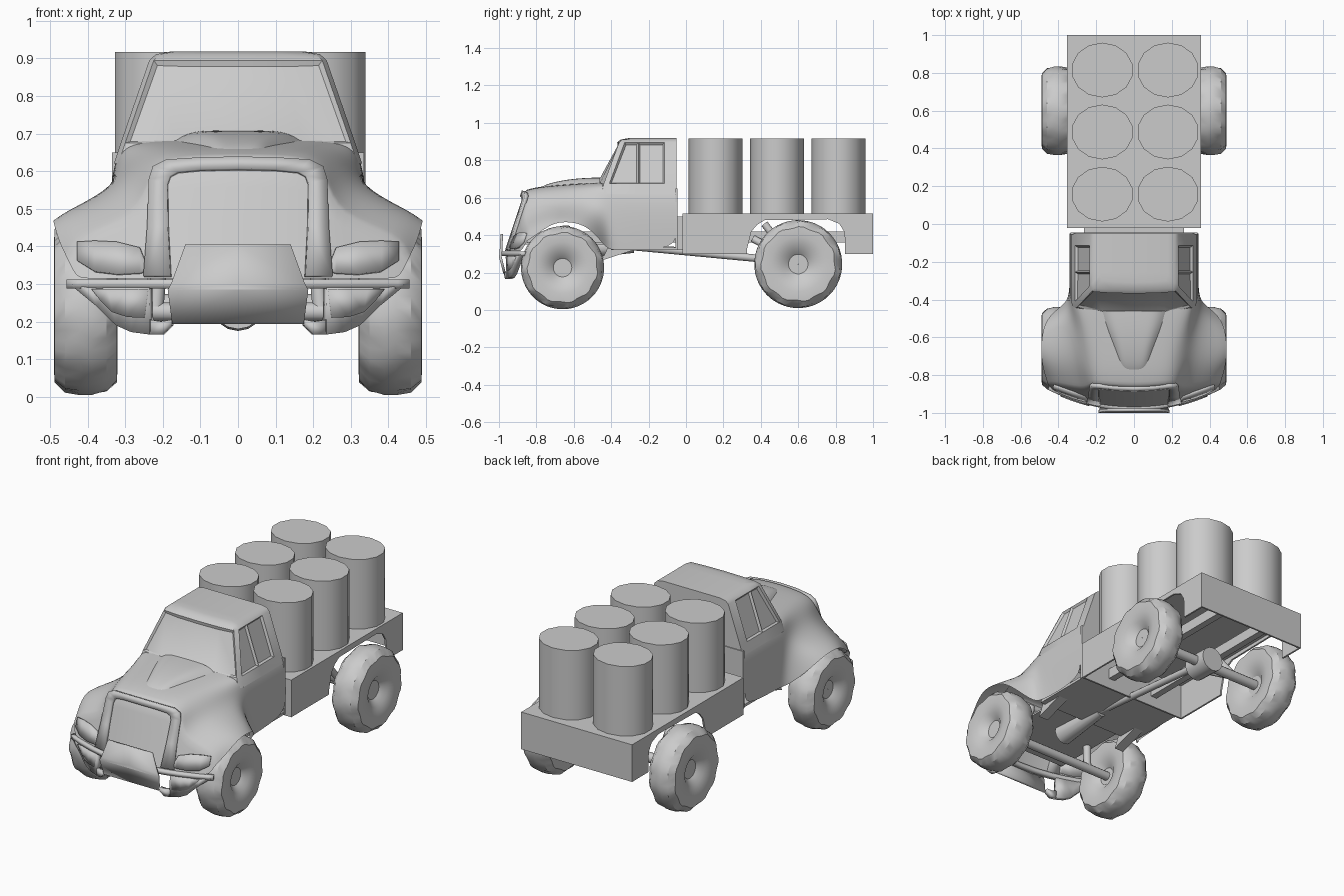
import bpy, bmesh
from math import sin, cos, pi, radians
from mathutils import Matrix, Vector

if "Cube" in bpy.data.objects:
    bpy.data.objects.remove(bpy.data.objects["Cube"])


def finish(name, bm, angle=35, recalc=True):
    if recalc:
        bmesh.ops.recalc_face_normals(bm, faces=bm.faces[:])
    me = bpy.data.meshes.new(name)
    bm.to_mesh(me)
    bm.free()
    ob = bpy.data.objects.new(name, me)
    bpy.context.collection.objects.link(ob)
    bpy.ops.object.select_all(action='DESELECT')
    ob.select_set(True)
    bpy.context.view_layer.objects.active = ob
    if angle >= 180:
        me.shade_smooth()
    elif angle:
        bpy.ops.object.shade_smooth_by_angle(angle=radians(angle))
    return ob


def grid(name, rows, mirror=False, sub=0, thick=0, wrap=False, angle=35, crease_row=None):
    """Skin a list of equally long point rows."""
    bm = bmesh.new()
    vs = [[bm.verts.new(p) for p in r] for r in rows]
    n = len(rows[0])
    for a, b in zip(vs, vs[1:]):
        for i in range(n if wrap else n - 1):
            j = (i + 1) % n
            bm.faces.new((a[i], a[j], b[j], b[i]))
    if crease_row is not None:
        lay = bm.edges.layers.float.new('crease_edge')
        row = vs[crease_row]
        for a, b in zip(row, row[1:]):
            bm.edges.get((a, b))[lay] = 0.7
    ob = finish(name, bm, 180 if sub else angle)
    if mirror:
        ob.modifiers.new('mirror', 'MIRROR')
    if sub:
        m = ob.modifiers.new('subdivision', 'SUBSURF')
        m.levels = m.render_levels = sub
    if thick:
        m = ob.modifiers.new('thickness', 'SOLIDIFY')
        m.thickness, m.offset = thick, 0
    return ob


def box(name, x, y, z):
    bm = bmesh.new()
    bmesh.ops.create_cube(bm, size=1)
    for v in bm.verts:
        v.co = Vector([(r[0] + r[1]) / 2 + c * (r[1] - r[0]) for r, c in zip((x, y, z), v.co)])
    return finish(name, bm, 0)


def rod(name, a, b, r, sides=12, r2=None):
    a, b = Vector(a), Vector(b)
    bm = bmesh.new()
    bmesh.ops.create_cone(bm, cap_ends=True, segments=sides, radius1=r,
                          radius2=r if r2 is None else r2, depth=(b - a).length)
    rot = (b - a).to_track_quat('Z', 'Y').to_matrix().to_4x4()
    bmesh.ops.transform(bm, matrix=Matrix.Translation((a + b) / 2) @ rot, verts=bm.verts)
    return finish(name, bm, 50)


def prism(name, pts, x0, x1):
    """Extrude a (y, z) outline along x."""
    bm = bmesh.new()
    f = bm.faces.new([bm.verts.new((x0, y, z)) for y, z in pts])
    new = bmesh.ops.extrude_face_region(bm, geom=[f])['geom']
    bmesh.ops.translate(bm, vec=(x1 - x0, 0, 0), verts=[g for g in new if isinstance(g, bmesh.types.BMVert)])
    return finish(name, bm, 0)


# hood, fenders and doors: y, nose slant, then (x, z) of hood edge, side, root, flare, lip
stations = [
    (-.87, .33, .20, .315, .23, .315, .26, .315, .40, .315, .43, .315),
    (-.87, .33, .19, .63, .235, .59, .26, .48, .43, .43, .455, .37),
    (-.82, .25, .20, .645, .25, .60, .28, .515, .44, .465, .475, .41),
    (-.74, .10, .21, .655, .265, .61, .31, .545, .45, .49, .49, .46),
    (-.64, 0, .23, .663, .28, .62, .325, .56, .455, .50, .492, .475),
    (-.54, 0, .26, .67, .30, .625, .33, .565, .445, .49, .48, .455),
    (-.47, 0, .285, .674, .315, .635, .335, .565, .39, .47, .435, .39),
    (-.42, 0, .30, .676, .325, .635, .338, .56, .345, .44, .36, .32),
    (-.36, 0, .30, .676, .325, .635, .34, .56, .342, .44, .337, .32),
    (-.05, 0, .30, .676, .325, .635, .34, .56, .342, .44, .337, .32)]


def slant(x, y, z, k):
    return (x, y - k * (.62 - z) + 1.5 * k * x * x, z)


rows = []
for i, (y, k, *p) in enumerate(stations):
    pts = list(zip(p[::2], p[1::2]))
    crown = pts[0][1] + (.01 if i else 0)
    pts = [(0, crown), (pts[0][0] * .6, crown - (.002 if i else 0))] + pts
    rows.append([slant(x, y, z, k) for x, z in pts])
grid('hood_fenders_doors', rows, mirror=True, sub=2, crease_row=1)

# raised hood bulge
rows = [[(0, y, t), (.4 * w, y, t), (.8 * w, y, t - .003), (1.15 * w, y, b)] for y, w, t, b in
        [(-.79, .05, .648, .64), (-.75, .075, .672, .645), (-.66, .10, .694, .65),
         (-.55, .145, .706, .655), (-.46, .17, .708, .66)]]
grid('hood_bulge', rows, mirror=True, sub=2)


# grille surround, headlights: thin panels that follow the nose
def nose_panel(name, strips, d, thick):
    grid(name, [[slant(x, -.87 - d, z, .33) for x, z in s] for s in strips], mirror=True, thick=thick)


nose_panel('grille_surround', [
    [(.25, .32), (.24, .45), (.236, .575), (.225, .61), (.19, .628), (.1, .634), (0, .636)],
    [(.178, .32), (.185, .45), (.187, .565), (.18, .585), (.16, .596), (.1, .602), (0, .604)]], .004, .02)
nose_panel('headlight', [
    [(.24, .345), (.26, .395), (.32, .41), (.38, .413), (.425, .41)],
    [(.24, .335), (.26, .328), (.32, .325), (.38, .332), (.425, .36)]], .002, .016)


# bumper: curved rail, corner pods and centre plate
def bumper_part(name, strips, d=0, thick=.03):
    grid(name, [[(x, -.975 + .55 * x * x - d, z) for x, z in s] for s in strips], mirror=True, thick=thick)


xs = [0, .1, .2, .28, .36, .42, .45]
bumper_part('bumper_rail', [[(x, .312) for x in xs], [(x, .288) for x in xs]])
bumper_part('bumper_corner', [[(.232, .29), (.28, .29), (.34, .29), (.39, .29), (.44, .30)],
                              [(.228, .165), (.28, .172), (.32, .19), (.37, .24), (.43, .29)]])
bumper_part('bumper_lower_link', [[(.175, .205), (.2, .2), (.232, .205)], [(.175, .19), (.2, .165), (.232, .165)]])
bumper_part('fog_light_frame', [[(.235, .285), (.29, .287), (.34, .287), (.385, .287)],
                                [(.245, .21), (.29, .212), (.33, .225), (.36, .255)]], .005)
grid('bumper_plate', [[(0, y, z), (w, y, z)] for w, y, z in
                      [(.14, -.985, .405), (.178, -.99, .30), (.187, -.993, .285), (.175, -.97, .195)]],
     mirror=True, thick=.014, angle=20)

# cab upper: stacked rings, windows inset
bm = bmesh.new()
rings = []
for z, w, yc, y0 in [(.62, .33, -.45, -.51), (.675, .312, -.44, -.487), (.895, .236, -.358, -.368),
                     (.911, .218, -.34, -.35), (.918, .18, -.30, -.31)]:
    half = [(w, -.05), (w, -.115), (w, -.255), (w, yc + .03), (w - .012, yc), (w * .55, y0 * .7 + yc * .3)]
    ring = half + [(0, y0)] + [(-x, y) for x, y in reversed(half)]
    rings.append([bm.verts.new((x, y, z)) for x, y in ring])
faces = []
for a, b in zip(rings, rings[1:]):
    n = len(a)
    faces.append([bm.faces.new((a[i], a[(i + 1) % n], b[(i + 1) % n], b[i])) for i in range(n)])
bm.faces.new(rings[-1])
bmesh.ops.recalc_face_normals(bm, faces=bm.faces[:])
glass = faces[1]
bmesh.ops.inset_individual(bm, faces=[glass[i] for i in (1, 2, 9, 10)], thickness=.013, depth=-.012)
bmesh.ops.inset_region(bm, faces=glass[4:8], thickness=.014, depth=-.01)
finish('cab_upper', bm, 35, recalc=False)

# cab rear wall, floor and link to the bed
box('cab_rear_wall', (-.335, .335), (-.056, -.045), (.32, .65))
box('cab_floor', (-.33, .33), (-.40, -.05), (.32, .335))
box('engine_bay_floor', (-.24, .24), (-.90, -.40), (.35, .36))
box('bed_link', (-.265, .265), (-.05, -.01), (.32, .50))

# flatbed with wheel arches, open below
side = [(-.02, .515), (-.02, .30), (.325, .30), (.327, .33), (.35, .42), (.38, .455), (.42, .48), (.76, .485),
        (.82, .46), (.845, .42), (.85, .38), (.85, .30), (1, .30), (1, .515)]
for s in (-1, 1):
    prism('bed_side', side, s * .355, s * .345)
box('bed_deck', (-.355, .355), (-.02, 1), (.503, .515))
box('bed_front', (-.35, .35), (-.02, -.01), (.30, .51))
box('bed_tail', (-.35, .35), (.99, 1), (.30, .51))

# six barrels
for x in (-.168, .18):
    for y in (.158, .487, .815):
        bar = rod('barrel', (0, 0, .513), (0, 0, .917), .145, 14)
        bar.scale.x = 1.13
        bar.location.x, bar.location.y = x, y


# wheels: lathed tyre with lugged shoulders and dished hub
def wheel(name, s, y, z, R):
    prof = [(-.045, .001), (-.045, .05), (-.07, .085), (-.085, .14), (-.083, .185), (-.055, .212), (-.015, .225),
            (.015, .225), (.055, .212), (.083, .185), (.085, .14), (.07, .085), (.04, .05), (.04, .001)]
    N, rows = 44, []
    for j in range(N + 1):
        row = []
        for i, (a, r) in enumerate(prof):
            lug = .007 if (j // 2) % 2 and i in (4, 5, 8, 9) else 0
            t = 2 * pi * j / N + (.05 if a < 0 else -.05) * (abs(a) < .06) * (r > .2)
            rr = (r + lug) * R / .225
            row.append((s * (.405 + a), y + rr * cos(t), z + rr * sin(t)))
        rows.append(row)
    ob = grid(name, rows, angle=28)
    ob.modifiers.new('seam', 'WELD')


for s in (-1, 1):
    wheel('front_wheel', s, -.66, .226, .222)
    wheel('rear_wheel', s, .60, .245, .235)
    # chassis rail, springs, steps
    box('chassis_rail', (s * .15 - .02, s * .15 + .02), (-.85, .97), (.36, .42))
    prism('cab_step', [(-.45, .265), (-.28, .32), (-.42, .33)], s * .30, s * .24)
    rod('front_spring', (s * .22, -.66, .23), (s * .2, -.64, .45), .022)
    rod('rear_spring', (s * .25, .58, .25), (s * .22, .42, .46), .02)
    rod('rear_link', (s * .25, .6, .25), (s * .17, .36, .38), .02)

# axles and driveline
rod('front_axle', (-.36, -.66, .226), (.36, -.66, .226), .025)
rod('rear_axle', (-.36, .60, .245), (.36, .60, .245), .028)
rod('differential', (0, .52, .25), (0, .67, .245), .07, 16)
rod('drive_shaft', (0, -.3, .34), (0, .55, .26), .02)
rod('gearbox', (0, -.6, .33), (0, -.28, .34), .06, 12, .035)
